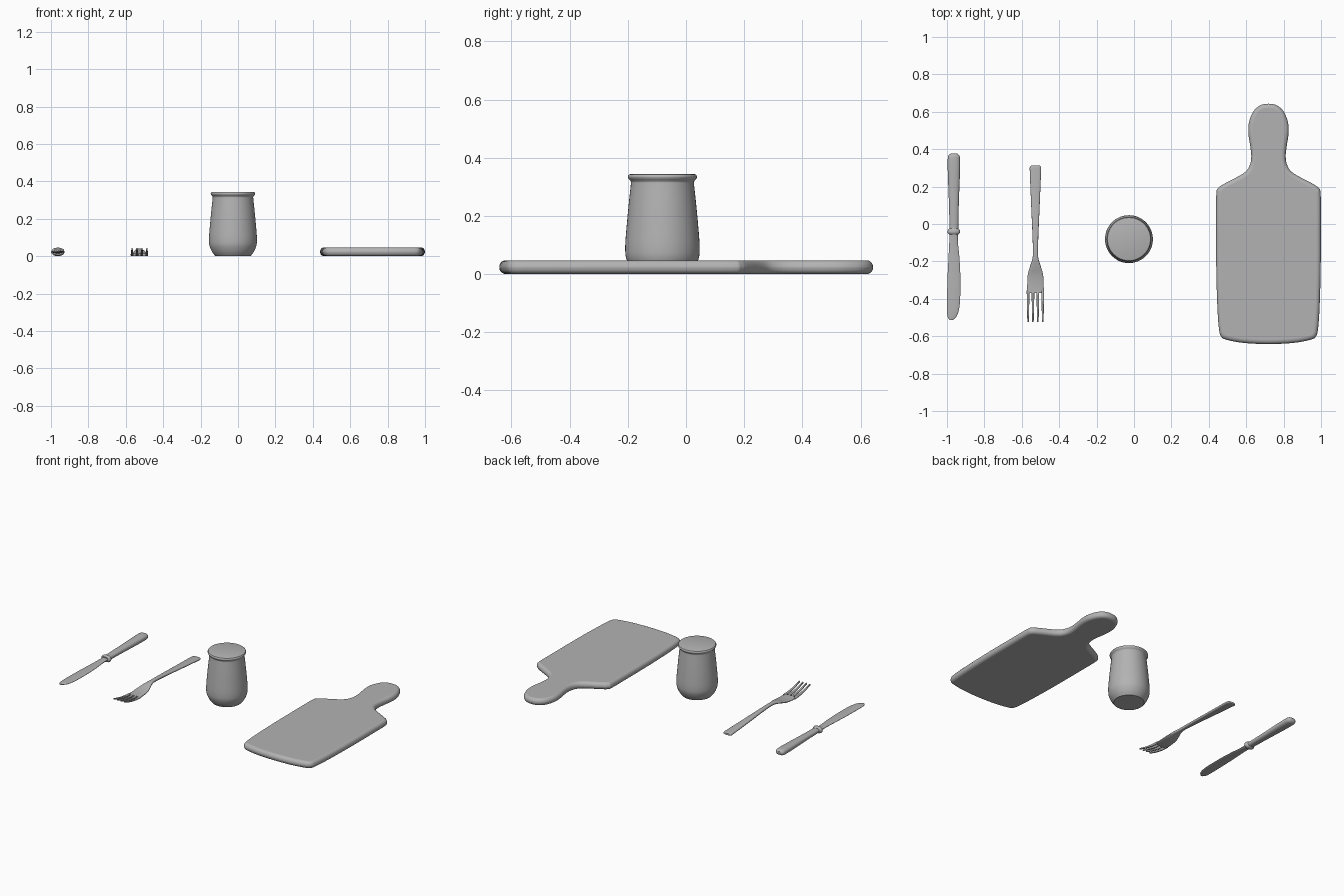
import bpy, bmesh, math

if "Cube" in bpy.data.objects:
    bpy.data.objects.remove(bpy.data.objects["Cube"])

# shared mid-grey finish
grey = bpy.data.materials.new("mid_grey")
grey.diffuse_color = (0.45, 0.45, 0.45, 1)
grey.use_nodes = True
grey.node_tree.nodes["Principled BSDF"].inputs["Base Color"].default_value = grey.diffuse_color


def spline(pts, n, closed=False):
    """Catmull-Rom interpolation through tuples of any length."""
    out, m = [], len(pts)
    for i in range(m if closed else m - 1):
        idx = [i - 1, i, i + 1, i + 2]
        a, b, c, d = [pts[k % m] if closed else pts[min(max(k, 0), m - 1)] for k in idx]
        for s in range(n):
            t = s / n
            out.append(tuple(0.5 * (2*q + (r - p)*t + (2*p - 5*q + 4*r - u)*t*t
                             + (3*q - p - 3*r + u)*t**3) for p, q, r, u in zip(a, b, c, d)))
    return out if closed else out + [tuple(pts[-1])]


def finish(name, bm, angle=40):
    bmesh.ops.remove_doubles(bm, verts=bm.verts, dist=1e-5)
    bmesh.ops.recalc_face_normals(bm, faces=bm.faces)
    mesh = bpy.data.meshes.new(name)
    bm.to_mesh(mesh)
    bm.free()
    mesh.materials.append(grey)
    ob = bpy.data.objects.new(name, mesh)
    bpy.context.collection.objects.link(ob)
    bpy.ops.object.select_all(action='DESELECT')
    ob.select_set(True)
    bpy.context.view_layer.objects.active = ob
    bpy.ops.object.shade_smooth_by_angle(angle=math.radians(angle))
    return ob


def loft(bm, stations, power=2.0, sides=20):
    """Bridge superellipse sections; station = (y, left x, right x, z, half thickness)."""
    def sp(v):
        return math.copysign(abs(v) ** (2 / power), v)
    rings = []
    for y, x0, x1, z, h in stations:
        ring = []
        for k in range(sides):
            a = 2 * math.pi * (k + 0.5) / sides
            ring.append(bm.verts.new(((x0 + x1)/2 + (x1 - x0)/2 * sp(math.cos(a)),
                                      y, z + h * sp(math.sin(a)))))
        rings.append(ring)
    for a, b in zip(rings, rings[1:]):
        for k in range(sides):
            j = (k + 1) % sides
            bm.faces.new((a[k], a[j], b[j], b[k]))
    bm.faces.new(rings[0])
    bm.faces.new(rings[-1])


def sym(cx, rows):
    return [(y, cx - w, cx + w, z, h) for y, w, z, h in rows]


# cutting board: mirrored outline, extruded and rounded
half = [(0.13, -0.636), (0.225, -0.619), (0.254, -0.600), (0.265, -0.56), (0.273, -0.45),
        (0.279, -0.25), (0.280, 0.0), (0.279, 0.16), (0.268, 0.192), (0.235, 0.216),
        (0.135, 0.27), (0.102, 0.31), (0.092, 0.36), (0.098, 0.42), (0.107, 0.48),
        (0.105, 0.54), (0.082, 0.60), (0.045, 0.634)]
outline = [(0, -0.642)] + half + [(0, 0.643)] + [(-x, y) for x, y in reversed(half)]
bm = bmesh.new()
base = bm.faces.new([bm.verts.new((0.719 + x, y, 0)) for x, y in spline(outline, 4, True)])
top = bmesh.ops.extrude_face_region(bm, geom=[base])['geom']
bmesh.ops.translate(bm, vec=(0, 0, 0.047),
                    verts=[g for g in top if isinstance(g, bmesh.types.BMVert)])
board = finish("cutting_board", bm)
bev = board.modifiers.new("rounded_rim", 'BEVEL')
bev.width, bev.segments = 0.022, 5
bev.limit_method, bev.angle_limit = 'ANGLE', math.radians(60)
bev.use_clamp_overlap = False

# jar: lathed profile with a flat foot, flared lip and closed top
jx, jy = -0.027, -0.081
body = spline([(0.096, 0.002), (0.112, 0.024), (0.125, 0.055), (0.128, 0.085), (0.126, 0.13),
               (0.117, 0.23), (0.109, 0.305), (0.109, 0.318), (0.116, 0.327),
               (0.119, 0.335), (0.115, 0.342)], 4)
profile = [(0, 0), (0.094, 0)] + body + [(0.109, 0.344), (0, 0.344)]
bm = bmesh.new()
vs = [bm.verts.new((jx + r, jy, z)) for r, z in profile]
es = [bm.edges.new(p) for p in zip(vs, vs[1:])]
bmesh.ops.spin(bm, geom=vs + es, cent=(jx, jy, 0), axis=(0, 0, 1),
               angle=2 * math.pi, steps=48)
finish("jar", bm, 30)

# knife handle
kx = -0.963
bm = bmesh.new()
loft(bm, spline(sym(kx, [(0.376, 0.018, 0.023, 0.010), (0.368, 0.028, 0.023, 0.017),
                         (0.35, 0.033, 0.023, 0.021), (0.28, 0.033, 0.023, 0.021),
                         (0.12, 0.027, 0.023, 0.018), (0.0, 0.024, 0.023, 0.016),
                         (-0.04, 0.024, 0.023, 0.016)]), 4), 2.4)
finish("knife_handle", bm)

# knife collar
bm = bmesh.new()
loft(bm, spline(sym(kx, [(-0.024, 0.024, 0.023, 0.016), (-0.033, 0.032, 0.023, 0.021),
                         (-0.046, 0.034, 0.023, 0.022), (-0.056, 0.024, 0.023, 0.016)]), 3), 2.4)
finish("knife_collar", bm)

# knife blade: straight back on the left, bellied edge on the right
bm = bmesh.new()
loft(bm, spline([(-0.045, -0.987, -0.942, 0.023, 0.009), (-0.10, -0.988, -0.941, 0.023, 0.007),
                 (-0.18, -0.992, -0.933, 0.023, 0.006), (-0.28, -0.997, -0.928, 0.023, 0.006),
                 (-0.40, -1.0, -0.929, 0.023, 0.006), (-0.46, -1.0, -0.936, 0.023, 0.006),
                 (-0.495, -0.997, -0.949, 0.023, 0.005), (-0.513, -0.986, -0.968, 0.023, 0.003)],
                4), 2.2)
finish("knife_blade", bm)

# fork: arched handle flaring into a dished head, plus four upturned tines
fx = -0.527
bm = bmesh.new()
loft(bm, spline(sym(fx, [(0.313, 0.022, 0.010, 0.006), (0.304, 0.030, 0.010, 0.009),
                         (0.27, 0.030, 0.012, 0.009), (0.10, 0.023, 0.021, 0.009),
                         (-0.06, 0.016, 0.030, 0.009), (-0.17, 0.014, 0.033, 0.009),
                         (-0.22, 0.027, 0.026, 0.008), (-0.27, 0.041, 0.014, 0.007),
                         (-0.32, 0.044, 0.008, 0.007), (-0.370, 0.046, 0.007, 0.007)]), 4), 3.0)
for i in range(4):
    x = fx + (i - 1.5) * 0.0262
    loft(bm, spline(sym(x, [(-0.355, 0.0075, 0.007, 0.007), (-0.41, 0.0068, 0.011, 0.007),
                            (-0.47, 0.0055, 0.022, 0.006), (-0.524, 0.004, 0.038, 0.005)]), 4),
         3.0, 12)
finish("fork", bm)
